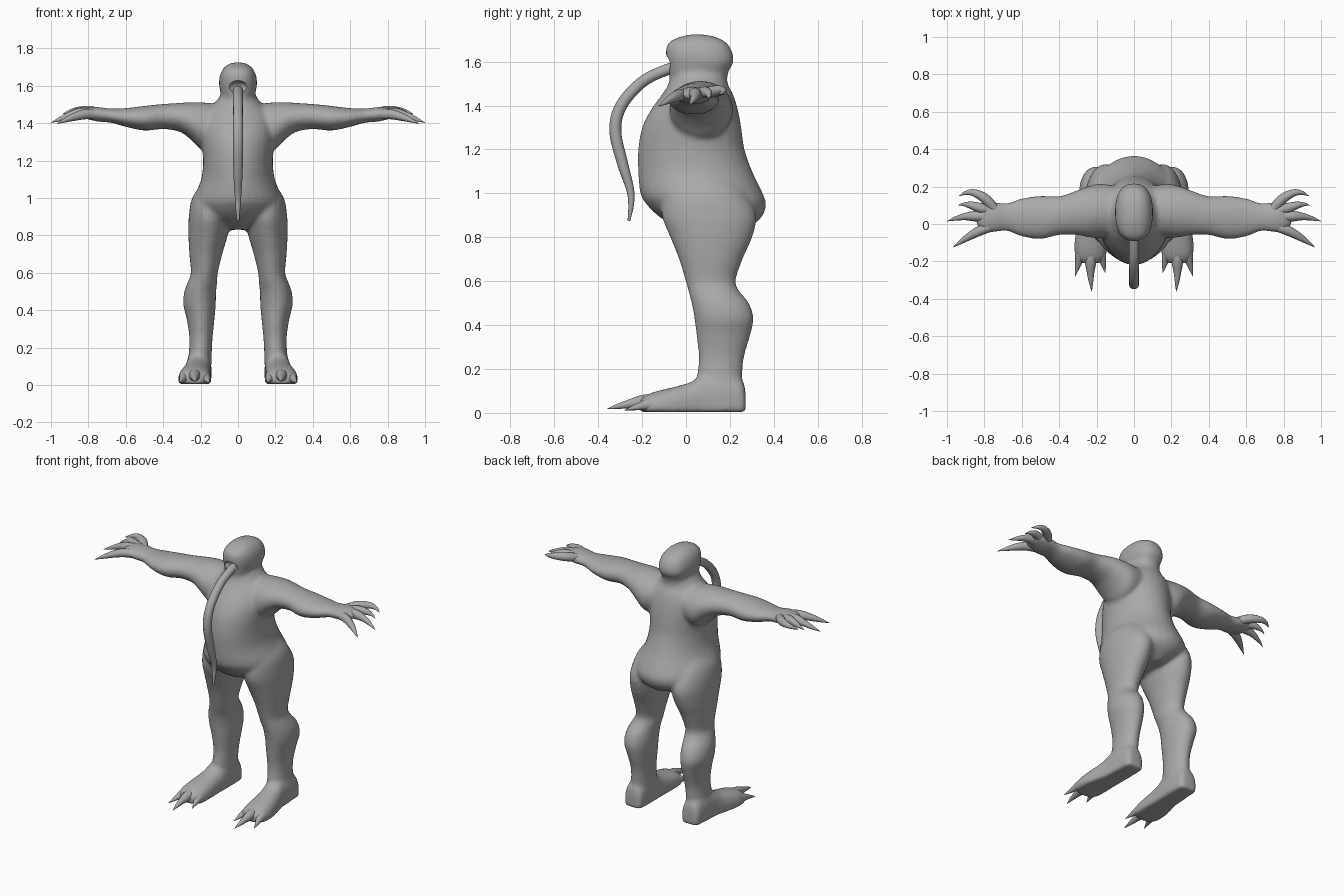
import bpy, bmesh, math
from mathutils import Vector

skin = bpy.data.materials.new("grey skin")
skin.diffuse_color = (0.4, 0.4, 0.4, 1)


def spline(rows, steps=5):
    """Catmull-Rom resampling of rows of numbers."""
    p = [Vector(r) for r in rows]
    p = [2 * p[0] - p[1]] + p + [2 * p[-1] - p[-2]]
    out = []
    for a, b, c, d in zip(p, p[1:], p[2:], p[3:]):
        for i in range(steps):
            t = i / steps
            out.append(0.5 * (2 * b + (c - a) * t + (2 * a - 5 * b + 4 * c - d) * t * t
                              + (3 * b - a - 3 * c + d) * t ** 3))
    return out + [p[-2]]


def loft(bm, rows, place, power=2.0, sides=32):
    """Rows are (station, centre u, radius u, min v, max v); place maps to xyz."""
    rings = []
    for s, cu, ru, v0, v1 in spline(rows):
        ring = []
        for k in range(sides):
            a = 2 * math.pi * k / sides
            c, d = math.cos(a), math.sin(a)
            u = cu + ru * math.copysign(abs(c) ** (2 / power), c)
            v = (v0 + v1) / 2 + (v1 - v0) / 2 * math.copysign(abs(d) ** (2 / power), d)
            ring.append(bm.verts.new(place(s, u, v)))
        rings.append(ring)
    for r, q in zip(rings, rings[1:]):
        for k in range(sides):
            j = (k + 1) % sides
            bm.faces.new((r[k], r[j], q[j], q[k]))
    bm.faces.new(rings[0])
    bm.faces.new(rings[-1])


def finish(ob, angle=50):
    bpy.ops.object.select_all(action='DESELECT')
    bpy.context.view_layer.objects.active = ob
    ob.select_set(True)
    bpy.ops.object.convert(target='MESH')
    bpy.ops.object.shade_smooth_by_angle(angle=math.radians(angle))


def tube(name, rows):
    """Tapered tube through rows of (x, y, z, radius)."""
    cu = bpy.data.curves.new(name, 'CURVE')
    cu.dimensions = '3D'
    cu.bevel_depth = 1
    cu.bevel_resolution = 4
    cu.use_fill_caps = True
    pts = spline(rows, 6)
    sp = cu.splines.new('POLY')
    sp.points.add(len(pts) - 1)
    for q, r in zip(sp.points, pts):
        q.co = (r[0], r[1], r[2], 1)
        q.radius = max(r[3], 0.001)
    cu.materials.append(skin)
    ob = bpy.data.objects.new(name, cu)
    bpy.context.collection.objects.link(ob)
    finish(ob)


bm = bmesh.new()
upright = lambda z, u, v: (u, v, z)

# torso with belly, buttocks and shoulder slope
loft(bm, [(1.56, 0, .085, -.07, .185), (1.5, 0, .13, -.08, .19), (1.45, 0, .18, -.11, .215),
          (1.38, 0, .2, -.16, .237), (1.3, 0, .195, -.2, .252), (1.2, 0, .187, -.218, .267),
          (1.1, 0, .197, -.218, .302), (1.0, 0, .238, -.208, .35), (.95, 0, .245, -.18, .365),
          (.9, 0, .22, -.13, .35), (.86, 0, .13, -.07, .31), (.83, 0, .06, 0, .25)],
     upright, 1.95)

# head
loft(bm, [(1.48, 0, .085, -.065, .185), (1.55, 0, .09, -.077, .192), (1.6, 0, .101, -.086, .217),
          (1.65, 0, .098, -.092, .208), (1.69, 0, .08, -.075, .18), (1.715, 0, .05, -.02, .125),
          (1.725, 0, .015, .03, .07)], upright, 2.4)

for side in (1, -1):
    # leg
    loft(bm, [(1.08, .13, .06, -.05, .2), (1.0, .14, .105, -.1, .27), (.9, .15, .113, -.11, .32),
              (.8, .16, .105, -.072, .302), (.7, .172, .088, -.032, .258),
              (.6, .18, .072, -.002, .226), (.55, .19, .079, .012, .247),
              (.5, .202, .085, .025, .287), (.43, .206, .087, .038, .308),
              (.35, .2, .074, .048, .292), (.25, .198, .062, .058, .264),
              (.15, .203, .062, .05, .257), (.05, .21, .065, .06, .265)],
         lambda z, u, v: (side * u, v, z))
    # foot with a flat sole
    loft(bm, [(.272, .21, .035, -.03, .09), (.255, .21, .06, -.05, .15), (.18, .21, .068, -.06, .19),
              (.08, .213, .07, -.06, .175), (.02, .22, .075, -.05, .14), (-.06, .228, .085, -.05, .117),
              (-.13, .232, .088, -.04, .1), (-.18, .232, .078, -.02, .082),
              (-.21, .232, .05, .01, .06)],
         lambda y, u, v: (side * u, y, max(v, .004)), 2.3)
    # arm and palm
    loft(bm, [(.08, .07, .13, 1.28, 1.5), (.18, .07, .145, 1.25, 1.51), (.25, .065, .135, 1.31, 1.512),
              (.31, .06, .118, 1.353, 1.508), (.4, .045, .104, 1.368, 1.502),
              (.5, .035, .116, 1.36, 1.492), (.6, .035, .102, 1.38, 1.48),
              (.68, .037, .075, 1.402, 1.478), (.75, .037, .082, 1.408, 1.486),
              (.8, .04, .08, 1.42, 1.482), (.845, .04, .045, 1.43, 1.465)],
         lambda x, u, v: (side * x, u, v))

bmesh.ops.recalc_face_normals(bm, faces=bm.faces)
me = bpy.data.meshes.new("body")
bm.to_mesh(me)
me.materials.append(skin)
body = bpy.data.objects.new("body", me)
bpy.context.collection.objects.link(body)

# blend the body parts into one skin
rm = body.modifiers.new("blend", 'REMESH')
rm.mode = 'VOXEL'
rm.voxel_size = 0.011
sm = body.modifiers.new("soften", 'SMOOTH')
sm.factor = 0.5
sm.iterations = 8

# mouth opening
bpy.ops.mesh.primitive_uv_sphere_add(segments=24, ring_count=12, location=(0, -.1, 1.592))
cutter = bpy.context.object
cutter.name = "mouth_cutter"
cutter.scale = (.055, .055, .036)
cutter.data.materials.append(skin)
cut = body.modifiers.new("mouth", 'BOOLEAN')
cut.operation = 'DIFFERENCE'
cut.object = cutter
bpy.context.view_layer.update()
finish(body)
bpy.data.objects.remove(cutter)

# hanging trunk
tube("trunk", [(0, -.03, 1.572, .03), (0, -.09, 1.562, .026), (0, -.2, 1.507, .026),
               (0, -.295, 1.4, .027), (0, -.322, 1.285, .027), (0, -.29, 1.14, .025),
               (0, -.255, 1.02, .018), (0, -.25, .95, .013), (0, -.26, .875, .006)])

# clawed fingers and toes
digits = {
    "thumb": [(.73, .06, 1.45, .025), (.79, .13, 1.465, .027), (.85, .165, 1.468, .02),
              (.895, .167, 1.462, .012), (.935, .15, 1.45, .001)],
    "index_finger": [(.76, .07, 1.45, .026), (.82, .085, 1.46, .027), (.87, .1, 1.457, .02),
                     (.91, .105, 1.445, .01), (.94, .1, 1.43, .001)],
    "middle_finger": [(.76, .04, 1.45, .028), (.84, .042, 1.452, .029), (.9, .04, 1.44, .02),
                      (.95, .03, 1.422, .012), (1.0, .015, 1.402, .001)],
    "little_finger": [(.74, -.005, 1.445, .026), (.81, -.03, 1.448, .027), (.87, -.06, 1.435, .022),
                      (.92, -.092, 1.417, .013), (.968, -.125, 1.397, .001)],
    "middle_toe": [(.23, -.12, .055, .035), (.232, -.2, .05, .031), (.232, -.26, .04, .02),
                   (.23, -.31, .03, .012), (.226, -.36, .018, .001)],
    "outer_toe": [(.275, -.08, .045, .035), (.286, -.16, .04, .03), (.297, -.21, .03, .018),
                  (.315, -.28, .012, .001)],
    "inner_toe": [(.188, -.08, .045, .035), (.178, -.15, .04, .03), (.167, -.2, .03, .018),
                  (.153, -.262, .012, .001)],
}
for name, rows in digits.items():
    for side, label in ((1, "left"), (-1, "right")):
        tube(f"{label}_{name}", [(side * r[0],) + r[1:] for r in rows])
